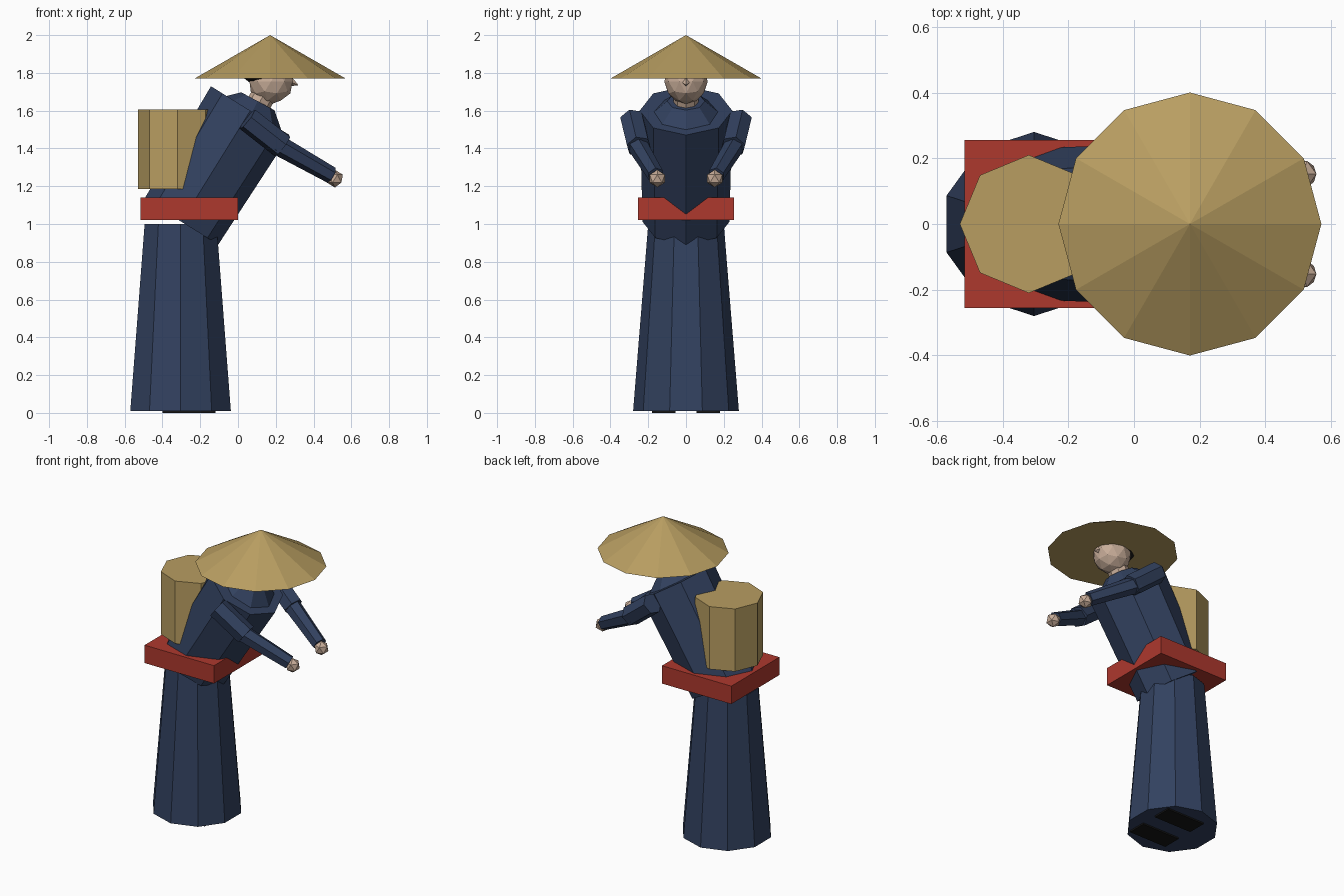
import bpy, bmesh
from mathutils import Vector, Matrix

cube = bpy.data.objects.get("Cube")
if cube:
    bpy.data.objects.remove(cube, do_unlink=True)


def material(name, rgb):
    m = bpy.data.materials.new(name)
    m.use_nodes = True
    m.diffuse_color = (*rgb, 1)
    for n in m.node_tree.nodes:
        if n.type == 'BSDF_PRINCIPLED':
            n.inputs["Base Color"].default_value = (*rgb, 1)
    return m


navy = material("navy cloth", (0.032, 0.053, 0.115))
straw = material("straw", (0.48, 0.34, 0.12))
red = material("red sash", (0.42, 0.04, 0.027))
skin = material("skin", (0.58, 0.42, 0.32))
black = material("black", (0.008, 0.008, 0.008))


def finish(name, bm, mat):
    bmesh.ops.recalc_face_normals(bm, faces=bm.faces)
    mesh = bpy.data.meshes.new(name)
    bm.to_mesh(mesh)
    bm.free()
    mesh.materials.append(mat)
    ob = bpy.data.objects.new(name, mesh)
    bpy.context.scene.collection.objects.link(ob)
    return ob


def frustum(name, a, b, r1, r2, sides, mat):
    """Tapered prism running from point a to point b."""
    a, b = Vector(a), Vector(b)
    turn = Vector((0, 0, 1)).rotation_difference(b - a).to_matrix().to_4x4()
    bm = bmesh.new()
    bmesh.ops.create_cone(bm, cap_ends=True, segments=sides, radius1=r1,
                          radius2=r2, depth=(b - a).length,
                          matrix=Matrix.Translation((a + b) / 2) @ turn)
    return finish(name, bm, mat)


def ball(name, centre, size, detail, mat):
    bm = bmesh.new()
    bmesh.ops.create_icosphere(bm, subdivisions=detail, radius=1,
                               matrix=Matrix.LocRotScale(Vector(centre), None, Vector(size)))
    return finish(name, bm, mat)


def box(name, low, high, mat):
    low, high = Vector(low), Vector(high)
    bm = bmesh.new()
    bmesh.ops.create_cube(bm, size=1,
                          matrix=Matrix.LocRotScale((low + high) / 2, None, high - low))
    return finish(name, bm, mat)


# Robe, leaning forward along +x
frustum("skirt", (-0.304, 0, 0.01), (-0.304, 0, 1.0), 0.28, 0.2, 10, navy)
frustum("torso", (-0.30, 0, 1.012), (0.065, 0, 1.6), 0.23, 0.245, 8, navy)
frustum("collar", (0.07, 0, 1.585), (0.105, 0, 1.65), 0.18, 0.1, 8, navy)
box("sash", (-0.515, -0.255, 1.02), (0, 0.255, 1.14), red)

# Carried basket
frustum("basket", (-0.32, 0, 1.185), (-0.32, 0, 1.605), 0.21, 0.21, 8, straw)

# Head and hat
frustum("neck", (0.09, 0, 1.6), (0.15, 0, 1.71), 0.065, 0.065, 8, skin)
ball("head", (0.175, 0, 1.755), (0.12, 0.115, 0.12), 2, skin)
ball("hair", (0.135, 0, 1.81), (0.12, 0.12, 0.08), 2, black)
frustum("nose", (0.27, 0, 1.755), (0.32, 0, 1.735), 0.03, 0, 4, skin)
frustum("hat", (0.17, 0, 1.77), (0.17, 0, 2.0), 0.4, 0, 12, straw)

# Arms, hands and shoes on both sides
for side, s in (("right", -1), ("left", 1)):
    frustum(side + "_upper_arm", (0.05, s * 0.285, 1.555), (0.235, s * 0.25, 1.41),
            0.067, 0.067, 6, navy)
    frustum(side + "_forearm", (0.20, s * 0.262, 1.425), (0.495, s * 0.16, 1.258),
            0.055, 0.045, 6, navy)
    ball(side + "_hand", (0.513, s * 0.152, 1.24), (0.047,) * 3, 1, skin)
    box(side + "_shoe", (-0.4, s * 0.118 - 0.063, 0), (-0.12, s * 0.118 + 0.063, 0.03), black)
